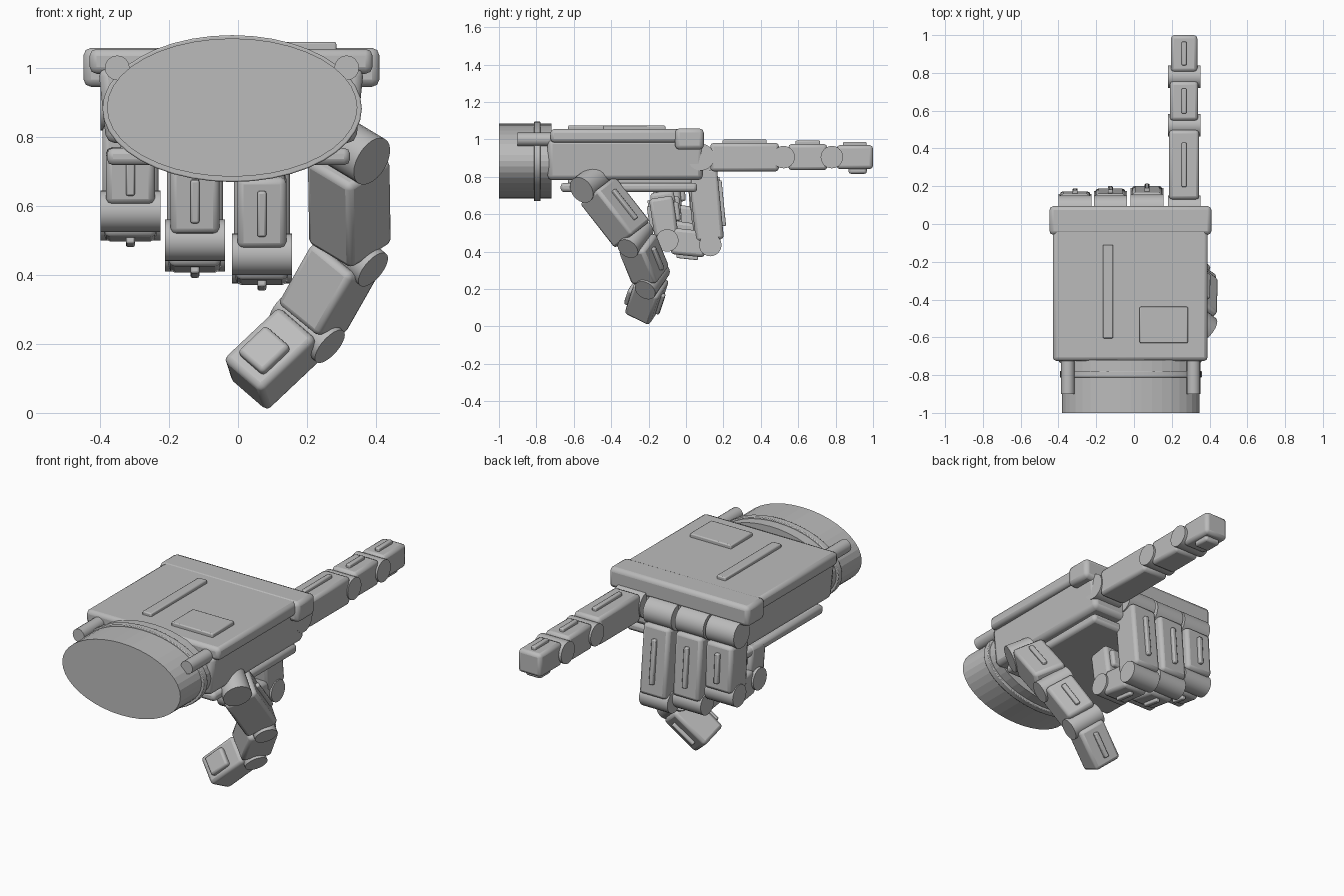
import bpy
from mathutils import Vector, Matrix

cube = bpy.data.objects.get("Cube")
if cube:
    bpy.data.objects.remove(cube, do_unlink=True)

grey = bpy.data.materials.new("plain_grey")
grey.use_nodes = True
grey.diffuse_color = (0.5, 0.5, 0.5, 1)
grey.node_tree.nodes["Principled BSDF"].inputs["Base Color"].default_value = (0.5, 0.5, 0.5, 1)


def finish(name, bevel=0.0, smooth=True):
    """Name the active object, give it its colour and soften its edges."""
    ob = bpy.context.object
    ob.name = name
    ob.data.materials.append(grey)
    if bevel:
        mod = ob.modifiers.new("soft_edges", 'BEVEL')
        mod.width = bevel
        mod.segments = 2
    if smooth:
        bpy.ops.object.shade_smooth_by_angle(angle=0.6)
    return ob


def frame(centre, side, along, normal):
    m = Matrix((side, along, normal)).transposed().to_4x4()
    m.translation = centre
    return m


def oriented_box(name, matrix, size, bevel):
    bpy.ops.mesh.primitive_cube_add(size=1)
    ob = bpy.context.object
    ob.data.transform(Matrix.Diagonal((*size, 1)))
    ob.matrix_world = matrix
    return finish(name, bevel)


def box(name, x, y, z, bevel):
    centre = Vector([(a + b) / 2 for a, b in (x, y, z)])
    size = [b - a for a, b in (x, y, z)]
    return oriented_box(name, Matrix.Translation(centre), size, bevel)


def rod(name, centre, axis, radius, length, sides=24, flat=1.0, bevel=0.0, smooth=True):
    bpy.ops.mesh.primitive_cylinder_add(vertices=sides, radius=radius, depth=length)
    ob = bpy.context.object
    ob.data.transform(Vector(axis).to_track_quat('Z', 'Y').to_matrix().to_4x4())
    ob.data.transform(Matrix.Diagonal((1, 1, flat, 1)))
    ob.location = centre
    return finish(name, bevel, smooth)


def finger(name, points, width, thick, hint=None, knuckle=0.072):
    """Three jointed segments along the points, each with a raised ridge on its back."""
    points = [Vector(p) for p in points]
    for i, part in enumerate(("base", "middle", "tip")):
        p, q = points[i], points[i + 1]
        d = (q - p).normalized()
        if hint:
            n = Vector(hint)
            n = (n - d * n.dot(d)).normalized()
        else:
            n = Vector((0, -d.z, d.y))
        side = d.cross(n)
        w, t = width - 0.01 * i, thick - 0.012 * i
        start = p + d * (0.05 if i == 0 else 0.025)
        end = q - d * (0.0 if i == 2 else 0.025)
        length = (end - start).length
        mid = (start + end) / 2
        oriented_box(f"{name}_{part}_segment", frame(mid, side, d, n), (w, length, t), 0.018)
        oriented_box(f"{name}_{part}_ridge", frame(mid + n * t / 2, side, d, n),
                     (0.026, length * 0.64, 0.036), 0.006)
        rod(f"{name}_{part}_joint", p, side, knuckle if i == 0 else 0.06, width + 0.012)
        if i == 2:
            pad = mid + d * length * 0.08 - n * t / 2
            oriented_box(f"{name}_tip_pad", frame(pad, side, d, n),
                         (w * 0.66, length * 0.5, 0.05), 0.012)


# Wrist
rod("wrist", (-0.017, -0.86, 0.885), (0, 1, 0), 0.363, 0.28, 40, 0.552, smooth=False)
rod("wrist_ring", (-0.017, -0.795, 0.882), (0, 1, 0), 0.376, 0.036, 40, 0.566, 0.004)
for name, x in (("right_wrist_peg", -0.35), ("left_wrist_peg", 0.315)):
    rod(name, (x, -0.8, 1.0), (0, 1, 0), 0.036, 0.2, 16)

# Palm, narrowing towards its underside
palm = box("palm", (-0.405, 0.365), (-0.74, 0.09), (0.782, 1.0), 0.025)
for v in palm.data.vertices:
    if v.co.z < 0:
        v.co.x *= 0.94
box("palm_pad_spacer", (-0.34, 0.29), (-0.63, 0.03), (0.74, 0.8), 0.01)
box("palm_pad", (-0.38, 0.325), (-0.67, 0.06), (0.718, 0.768), 0.018)

# Back of the hand
box("back_plate", (-0.43, 0.39), (-0.725, 0.0), (0.983, 1.055), 0.02)
box("knuckle_guard", (-0.448, 0.41), (-0.058, 0.095), (0.945, 1.058), 0.022)
box("back_ridge", (-0.165, -0.11), (-0.605, -0.11), (1.04, 1.073), 0.006)
box("back_panel", (0.03, 0.285), (-0.63, -0.438), (1.04, 1.075), 0.006)

# Pointing finger
finger("index_finger", [(0.265, y, 0.905) for y in (0.08, 0.522, 0.78, 1.0)], 0.16, 0.152)

# Curled fingers: x, then (y, z) of each joint and the tip
curled = {
    "middle_finger": (0.069, ((0.085, 0.89), (0.13, 0.435), (-0.1, 0.46), (-0.135, 0.69))),
    "ring_finger": (-0.125, ((0.08, 0.89), (0.115, 0.47), (-0.1, 0.5), (-0.13, 0.72))),
    "little_finger": (-0.312, ((0.08, 0.89), (0.1, 0.56), (-0.08, 0.585), (-0.1, 0.765))),
}
for name, (x, path) in curled.items():
    finger(name, [(x, y, z) for y, z in path], 0.162, 0.152)

# Thumb
finger("thumb", [(0.32, -0.505, 0.77), (0.325, -0.27, 0.47), (0.2, -0.18, 0.25),
                 (0.02, -0.235, 0.08)], 0.18, 0.175, hint=(0.7, 0.57, 0.42), knuckle=0.075)
